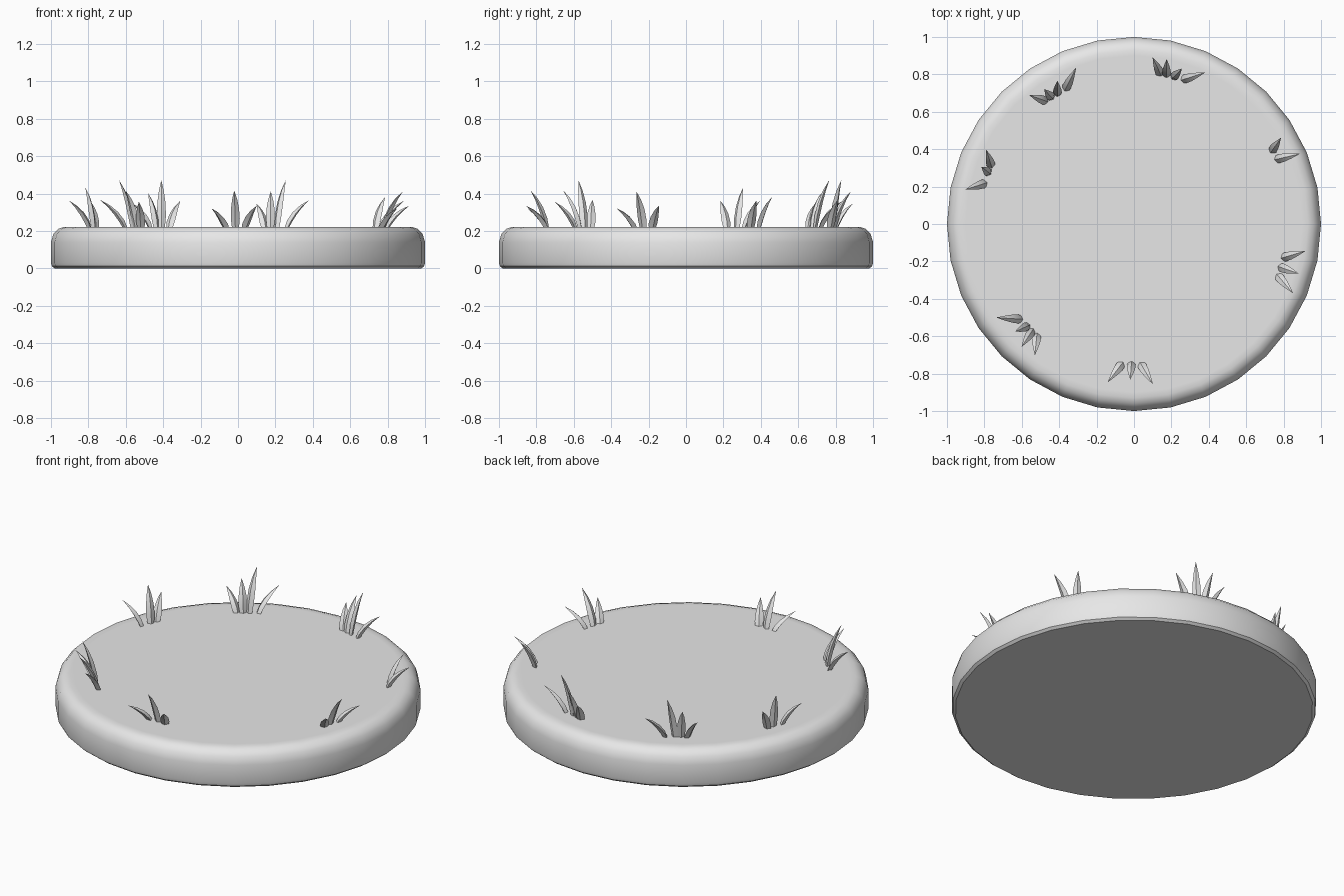
import bpy
import bmesh
import math
from mathutils import Vector

if "Cube" in bpy.data.objects:
    bpy.data.objects.remove(bpy.data.objects["Cube"], do_unlink=True)

stone = bpy.data.materials.new("light_grey")
stone.use_nodes = True
colour = (0.8, 0.8, 0.8, 1)
stone.diffuse_color = colour
stone.node_tree.nodes["Principled BSDF"].inputs["Base Color"].default_value = colour

GROUND = 0.222


def loft(bm, rings):
    """Skin a stack of equal rings and cap both ends."""
    loops = [[bm.verts.new(p) for p in ring] for ring in rings]
    for low, high in zip(loops, loops[1:]):
        for i in range(len(low)):
            j = (i + 1) % len(low)
            bm.faces.new((low[i], low[j], high[j], high[i]))
    bm.faces.new(loops[0][::-1])
    bm.faces.new(loops[-1])


def finish(bm, name, angle):
    bmesh.ops.recalc_face_normals(bm, faces=bm.faces)
    mesh = bpy.data.meshes.new(name)
    bm.to_mesh(mesh)
    bm.free()
    mesh.materials.append(stone)
    obj = bpy.data.objects.new(name, mesh)
    bpy.context.collection.objects.link(obj)
    bpy.ops.object.select_all(action="DESELECT")
    obj.select_set(True)
    bpy.context.view_layer.objects.active = obj
    bpy.ops.object.shade_smooth_by_angle(angle=math.radians(angle))


def circle(radius, z, sides=32):
    turns = [math.tau * i / sides for i in range(sides)]
    return [Vector((radius * math.cos(a), radius * math.sin(a), z)) for a in turns]


def blade(bm, base, tip):
    """Curved, tapering leaf with a diamond cross-section."""
    rise = tip - base
    lean = Vector((rise.x, rise.y, 0))
    control = base + lean * 0.28 + Vector((0, 0, rise.z * 0.62))
    side = Vector((-lean.y, lean.x, 0)).normalized()
    rings = []
    for t, width in ((0, 0.7), (0.25, 1), (0.5, 0.9), (0.75, 0.55), (1, 0.03)):
        centre = base * (1 - t) ** 2 + control * 2 * t * (1 - t) + tip * t ** 2
        along = ((control - base) * (1 - t) + (tip - control) * t).normalized()
        across = side * 0.024 * width
        depth = along.cross(side) * 0.014 * width
        rings.append([centre + across, centre + depth, centre - across, centre - depth])
    loft(bm, rings)


def clump(name, x, y, tips):
    """Blades rooted along a short line that faces outward."""
    bm = bmesh.new()
    root = Vector((x, y, GROUND - 0.02))
    tangent = Vector((-y, x, 0)).normalized()
    for tip in map(Vector, tips):
        base = root + tangent * (tip - root).dot(tangent) * 0.38
        blade(bm, base, tip)
    finish(bm, name, 35)


# Round base with a softened upper rim
bm = bmesh.new()
profile = ((0.98, 0), (0.995, 0.012), (1, 0.03), (1, 0.14),
           (0.987, 0.185), (0.96, 0.212), (0.93, GROUND), (0.9, GROUND))
loft(bm, [circle(r, z) for r, z in profile])
finish(bm, "round_base", 35)

# Grass clumps around the rim
clump("front_grass", -0.01, -0.74,
      [(-0.14, -0.845, 0.32), (-0.02, -0.83, 0.415), (0.1, -0.855, 0.335)])
clump("front_left_grass", 0.775, -0.225,
      [(0.85, -0.37, 0.32), (0.88, -0.265, 0.41), (0.915, -0.145, 0.335)])
clump("back_left_grass", 0.745, 0.36,
      [(0.785, 0.46, 0.38), (0.885, 0.375, 0.36)])
clump("back_grass", 0.185, 0.785,
      [(0.1, 0.89, 0.345), (0.175, 0.88, 0.41), (0.255, 0.83, 0.47), (0.38, 0.81, 0.365)])
clump("back_right_grass", -0.43, 0.675,
      [(-0.56, 0.69, 0.345), (-0.48, 0.72, 0.4), (-0.41, 0.765, 0.47), (-0.31, 0.835, 0.36)])
clump("right_grass", -0.775, 0.26,
      [(-0.79, 0.395, 0.36), (-0.815, 0.305, 0.43), (-0.9, 0.185, 0.36)])
clump("front_right_grass", -0.55, -0.555,
      [(-0.735, -0.5, 0.365), (-0.635, -0.575, 0.47), (-0.6, -0.655, 0.415), (-0.53, -0.7, 0.355)])
